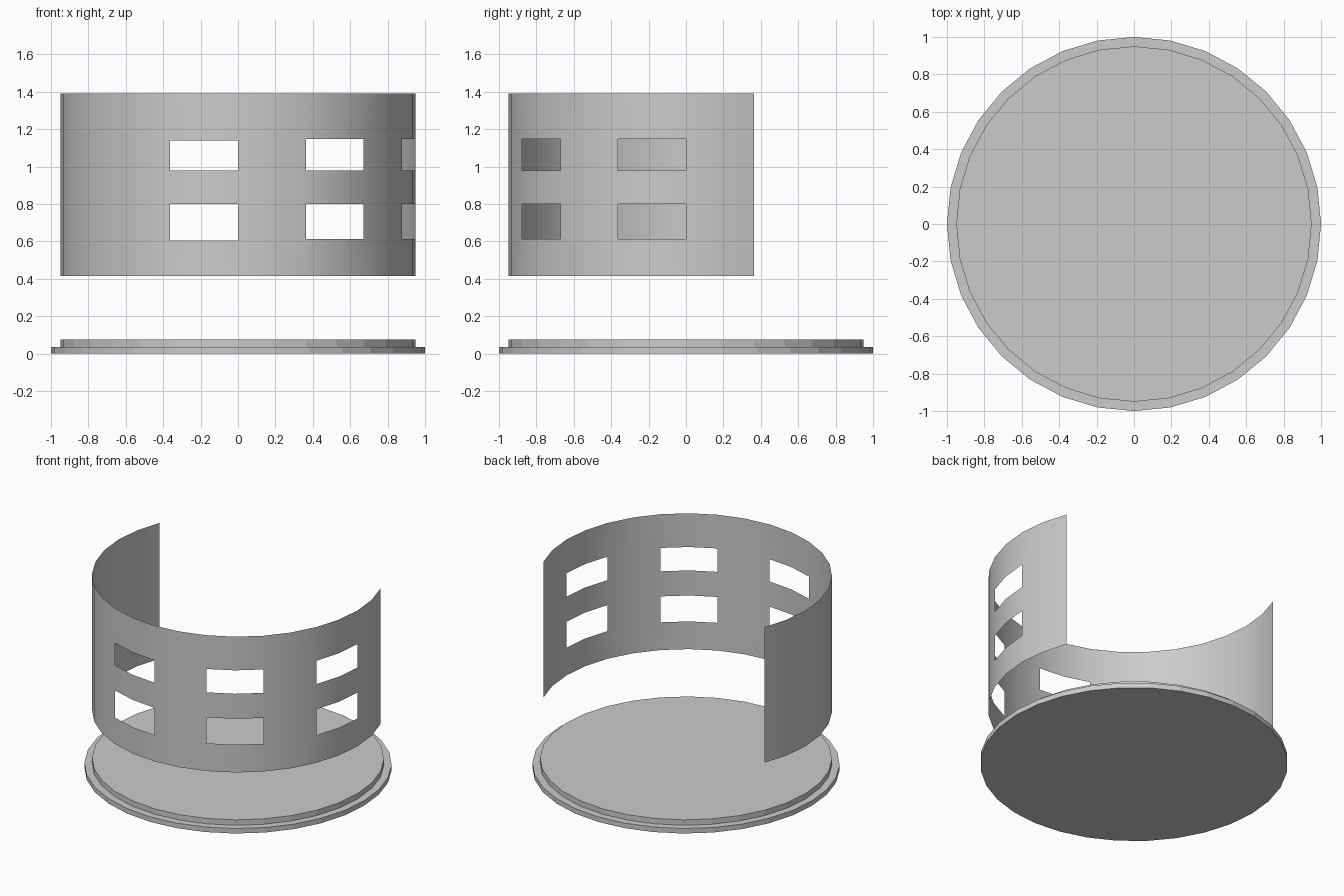
import bpy, bmesh, math

if "Cube" in bpy.data.objects:
    bpy.data.objects.remove(bpy.data.objects["Cube"])

SIDES = 32
STEP = 2 * math.pi / SIDES


def ring_point(i, r, z):
    return (r * math.cos(i * STEP), r * math.sin(i * STEP), z)


def add_object(name, bm):
    mesh = bpy.data.meshes.new(name)
    bm.to_mesh(mesh)
    bm.free()
    obj = bpy.data.objects.new(name, mesh)
    bpy.context.collection.objects.link(obj)
    return obj


# Stepped round base, flat shaded
bm = bmesh.new()
profile = [(1.0, 0.0), (1.0, 0.036), (0.95, 0.036), (0.95, 0.075)]
rings = [[bm.verts.new(ring_point(i, r, z)) for i in range(SIDES)] for r, z in profile]
for lower, upper in zip(rings, rings[1:]):
    for i in range(SIDES):
        j = (i + 1) % SIDES
        bm.faces.new((lower[i], lower[j], upper[j], upper[i]))
bm.faces.new(rings[-1])
bm.faces.new(rings[0][::-1])
add_object("round_base", bm)

# Thin curved wall, open at the back, with three columns of two windows
FIRST, LAST = 14, 34            # 157.5 to 382.5 degrees
WINDOW_COLUMNS = (22, 26, 30)   # each window is two segments wide
WINDOW_ROWS = (1, 3)
bm = bmesh.new()
columns = []
for i in range(FIRST, LAST + 1):
    low, top = (0.604, 1.14) if i <= 24 else (0.614, 1.148)
    heights = (0.415, low, 0.80, 0.98, top, 1.39)
    columns.append([bm.verts.new(ring_point(i, 0.95, z)) for z in heights])
for k, (a, b) in enumerate(zip(columns, columns[1:])):
    in_window = any(c <= FIRST + k < c + 2 for c in WINDOW_COLUMNS)
    for row in range(5):
        if not (in_window and row in WINDOW_ROWS):
            face = bm.faces.new((a[row], b[row], b[row + 1], a[row + 1]))
            face.smooth = True
add_object("curved_window_wall", bm)
